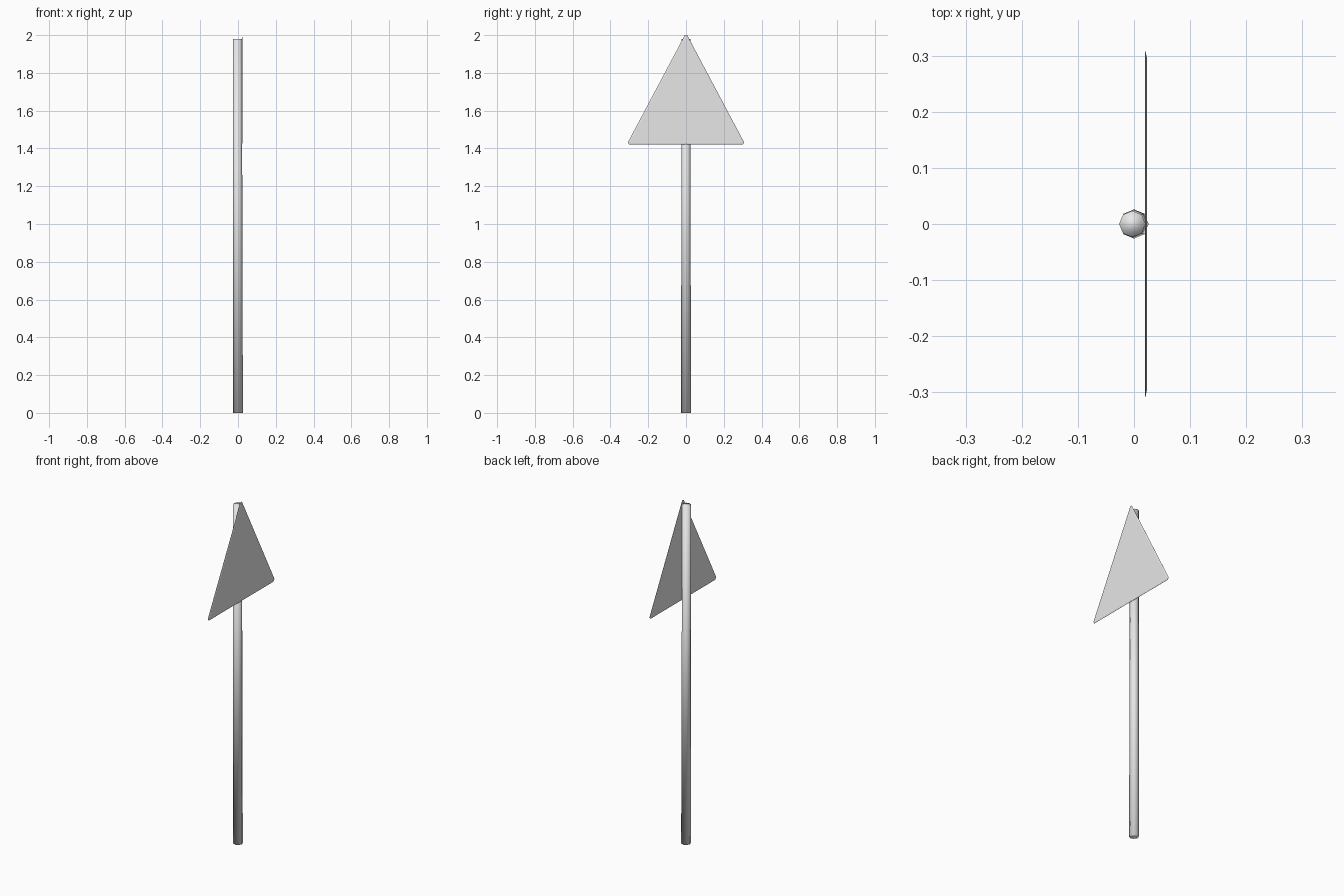
import bpy
import bmesh
from math import cos, sin, tau

cube = bpy.data.objects.get("Cube")
if cube:
    bpy.data.objects.remove(cube, do_unlink=True)

# One plain grey for the whole sign
grey = bpy.data.materials.new("plain grey")
grey.use_nodes = True
grey.diffuse_color = (0.8, 0.8, 0.8, 1)
grey.node_tree.nodes["Principled BSDF"].inputs["Base Color"].default_value = (0.8, 0.8, 0.8, 1)


def loft(name, rings, smooth):
    """Join matching rings of points into a closed, capped solid."""
    bm = bmesh.new()
    loops = [[bm.verts.new(p) for p in ring] for ring in rings]
    for a, b in zip(loops, loops[1:]):
        for i in range(len(a)):
            j = (i + 1) % len(a)
            bm.faces.new((a[i], a[j], b[j], b[i]))
    bm.faces.new(loops[0][::-1])
    bm.faces.new(loops[-1])
    bmesh.ops.recalc_face_normals(bm, faces=bm.faces)
    for face in bm.faces:
        face.smooth = smooth
    mesh = bpy.data.meshes.new(name)
    bm.to_mesh(mesh)
    bm.free()
    mesh.materials.append(grey)
    obj = bpy.data.objects.new(name, mesh)
    bpy.context.collection.objects.link(obj)
    return obj


def octagon(x, radius, z):
    return [(x + radius * cos(tau * i / 8), radius * sin(tau * i / 8), z) for i in range(8)]


def triangle(x, half, bottom, top, cut):
    """Upright triangle with clipped corners, mirrored about y = 0."""
    side = [(half - cut, bottom), (half, bottom + cut * 1.5), (cut * 0.8, top)]
    outline = side + [(-y, z) for y, z in reversed(side)]
    return [(x, y, z) for y, z in outline]


# Slightly leaning octagonal post, with soft shading over its ends
loft("post", [octagon(0, 0.026, 0), octagon(-0.003, 0.0235, 1.98)], True)

# Thin triangular plate with a chamfered front rim
loft("sign_plate", [
    triangle(0.02, 0.308, 1.42, 2.0, 0.008),
    triangle(0.0205, 0.308, 1.42, 2.0, 0.008),
    triangle(0.0228, 0.297, 1.427, 1.988, 0.006),
], False)
